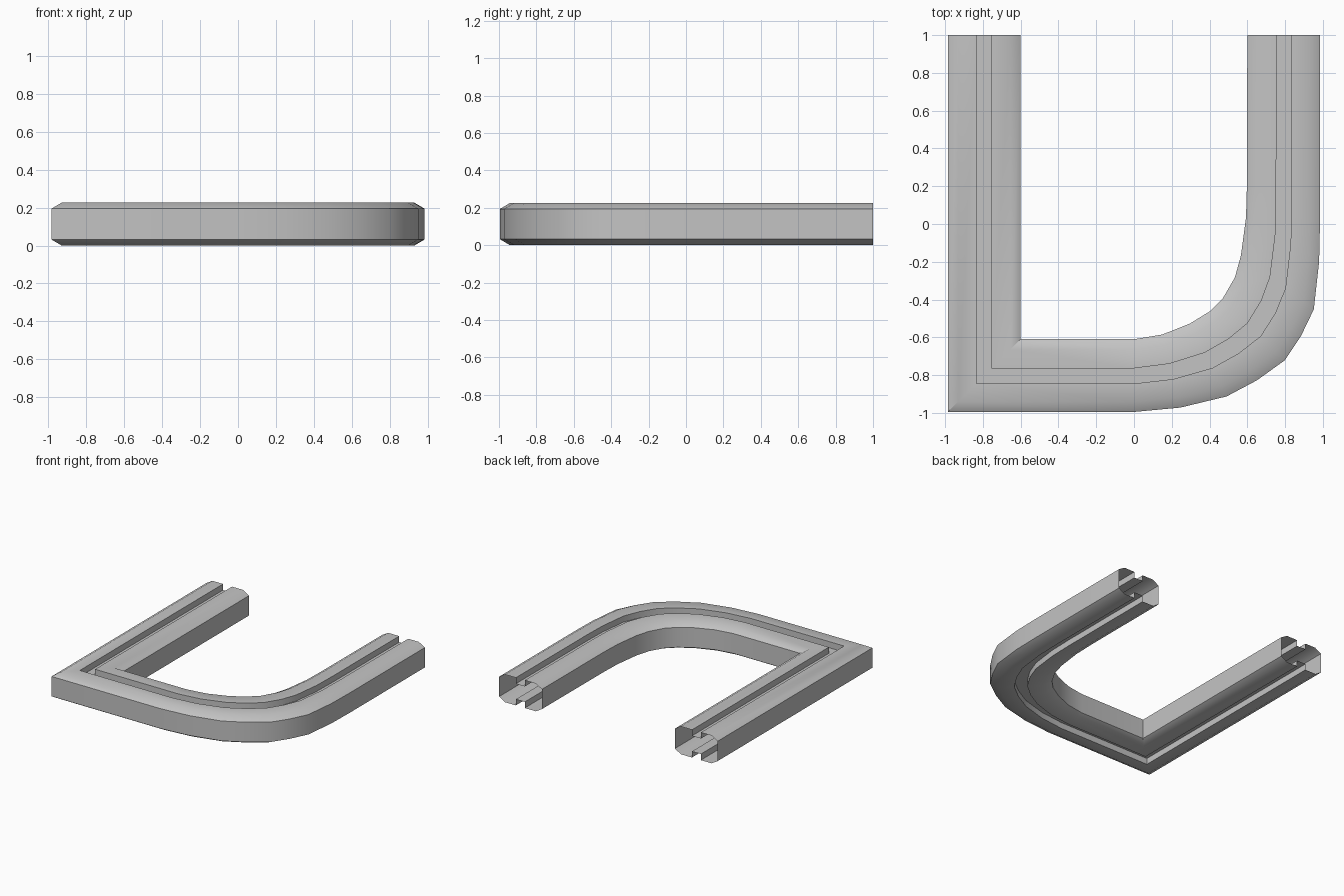
import bpy
import bmesh
from math import radians
from mathutils import Vector

cube = bpy.data.objects.get("Cube")
if cube:
    bpy.data.objects.remove(cube, do_unlink=True)

# Plain grey finish
grey = bpy.data.materials.new("plain_grey")
grey.use_nodes = True
grey.diffuse_color = (0.55, 0.55, 0.55, 1)
grey.node_tree.nodes["Principled BSDF"].inputs["Base Color"].default_value = grey.diffuse_color

# Path stations: inner edge and outer edge of the rail in plan
stations = [
    ((-0.60, 1.0), (-0.985, 1.0)),
    ((-0.60, -0.61), (-0.985, -0.995)),      # square mitred corner
    ((0.0, -0.61), (0.0, -0.995)),
    ((0.15, -0.585), (0.245, -0.972)),       # rounded corner
    ((0.296, -0.527), (0.49, -0.913)),
    ((0.40, -0.463), (0.65, -0.828)),
    ((0.47, -0.394), (0.798, -0.722)),
    ((0.534, -0.283), (0.883, -0.595)),
    ((0.566, -0.167), (0.952, -0.452)),
    ((0.593, 0.035), (0.98, -0.2)),
    ((0.598, 0.21), (0.985, 0.02)),
    ((0.60, 1.0), (0.985, 1.0)),
]

# Cross-section: fraction from inner to outer edge, and height
HEIGHT, CHAMFER, DEPTH = 0.226, 0.032, 0.05
upper = [
    (0.0, HEIGHT - CHAMFER), (0.14, HEIGHT), (0.40, HEIGHT),
    (0.40, HEIGHT - DEPTH), (0.61, HEIGHT - DEPTH), (0.61, HEIGHT),
    (0.86, HEIGHT), (1.0, HEIGHT - CHAMFER),
]
profile = upper + [(t, HEIGHT - z) for t, z in reversed(upper)]

# Hollow, open-ended grooved rail swept through the stations
bm = bmesh.new()
rings = []
for inner, outer in stations:
    a, b = Vector(inner), Vector(outer)
    rings.append([bm.verts.new((*a.lerp(b, t), z)) for t, z in profile])
count = len(profile)
for near, far in zip(rings, rings[1:]):
    for i in range(count):
        j = (i + 1) % count
        bm.faces.new((near[i], near[j], far[j], far[i]))
bmesh.ops.recalc_face_normals(bm, faces=bm.faces)
top_face = max(bm.faces, key=lambda f: f.calc_center_median().z)
if top_face.normal.z < 0:
    bmesh.ops.reverse_faces(bm, faces=bm.faces)

mesh = bpy.data.meshes.new("grooved_rail")
bm.to_mesh(mesh)
bm.free()
mesh.materials.append(grey)
rail = bpy.data.objects.new("grooved_rail", mesh)
bpy.context.collection.objects.link(rail)

# Soft chamfers and bend, crisp groove and side edges
bpy.ops.object.select_all(action="DESELECT")
rail.select_set(True)
bpy.context.view_layer.objects.active = rail
bpy.ops.object.shade_smooth_by_angle(angle=radians(35))
